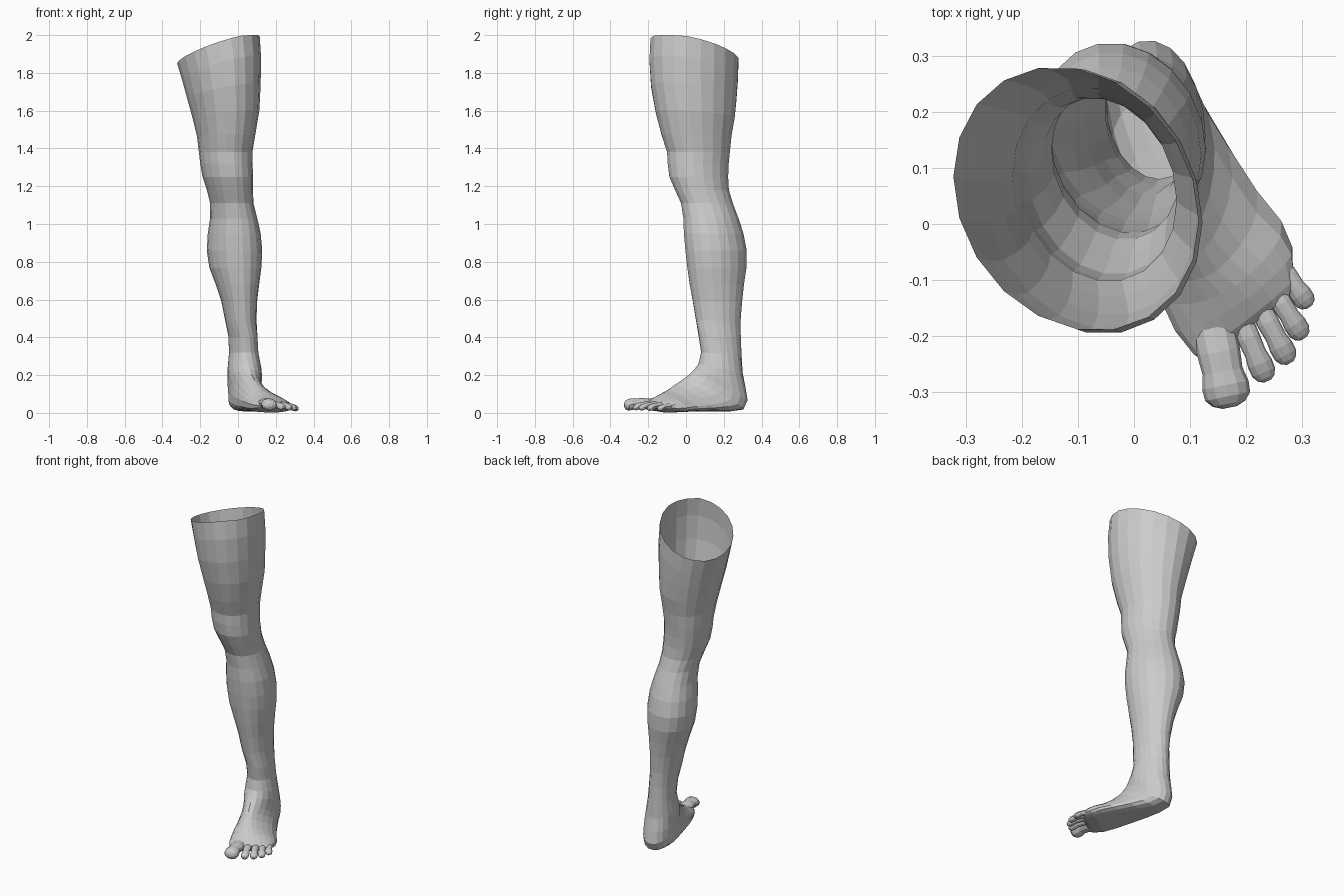
import bpy, bmesh
from math import cos, sin, pi, radians, copysign
from mathutils import Vector


def ring(front, back, half_width, angle=0, egg=0.0, square=1.0, sides=20):
    """Oval section spanned by a front/top point, a back/bottom point and a width."""
    f, b = Vector(front), Vector(back)
    c, u = (f + b) / 2, (f - b) / 2
    v = Vector((cos(radians(angle)), sin(radians(angle)), 0)) * half_width
    pts = []
    for i in range(sides):
        t = 2 * pi * i / sides
        k, s = cos(t), sin(t)
        e = square if k < 0 else 1.0
        pts.append(c + u * copysign(abs(k) ** e, k) + v * s * (1 - egg * k))
    return pts


def loft(name, rings, cap_end=True):
    bm = bmesh.new()
    loops = [[bm.verts.new(p) for p in r] for r in rings]
    n = len(loops[0])
    for a, b in zip(loops, loops[1:]):
        for i in range(n):
            j = (i + 1) % n
            bm.faces.new((a[i], a[j], b[j], b[i]))
    if cap_end:
        bm.faces.new(loops[-1])
    bmesh.ops.recalc_face_normals(bm, faces=bm.faces)
    me = bpy.data.meshes.new(name)
    bm.to_mesh(me)
    bm.free()
    ob = bpy.data.objects.new(name, me)
    bpy.context.collection.objects.link(ob)
    return ob


# Thigh, knee and calf: z, left, right, front, back
leg = [
    (1.922, -.322, .115, -.187, .277),
    (1.82, -.295, .122, -.193, .275),
    (1.70, -.268, .120, -.185, .268),
    (1.58, -.24, .113, -.161, .258),
    (1.47, -.217, .092, -.130, .241),
    (1.38, -.207, .076, -.10, .232),
    (1.32, -.20, .077, -.097, .226),
    (1.25, -.188, .08, -.088, .223),
    (1.18, -.165, .079, -.058, .227),
    (1.11, -.147, .082, -.026, .248),
    (1.03, -.148, .102, -.014, .278),
    (0.95, -.16, .12, -.011, .304),
    (0.86, -.165, .128, -.003, .321),
    (0.77, -.152, .124, .007, .320),
    (0.68, -.118, .112, .020, .307),
    (0.59, -.088, .101, .036, .297),
    (0.49, -.068, .098, .053, .289),
]
rings = []
for z, l, r, f, b in leg:
    cx = (l + r) / 2
    pts = ring((cx, f, z), (cx, b, z), (r - l) / 2)
    # skewed section, and a slanted cut at the top fading out down the thigh
    fade = min(1, max(0, (z - 1.42) / 0.45))
    for p in pts:
        p.y -= .18 * (p.x - cx)
        p.z = min(2.0, p.z + fade * (.30 * (p.x - cx) - .18 * (p.y - .045)))
    rings.append(pts)

# Ankle, heel and foot: sections fan round from level to upright
foot = [
    ((.038, .068, .40), (.015, .290, .40), .077, -4, 0, 1),
    ((.045, .080, .32), (.015, .294, .31), .077, 0, 0, 1),
    ((.053, .066, .26), (.014, .300, .21), .088, 6, 0, 1),
    ((.062, .045, .23), (.010, .316, .13), .090, 12, .02, 1),
    ((.070, .022, .207), (.008, .325, .065), .086, 16, .08, .9),
    ((.078, .000, .19), (.012, .302, .018), .086, 18, .15, .8),
    ((.088, -.025, .172), (.032, .235, .008), .089, 20, .25, .7),
    ((.105, -.060, .148), (.066, .155, .008), .096, 21, .3, .6),
    ((.127, -.095, .122), (.112, .050, .008), .108, 23, .3, .55),
    ((.156, -.125, .102), (.151, -.028, .004), .121, 27, .25, .55),
    ((.177, -.150, .086), (.177, -.095, .002), .124, 33, .2, .6),
    ((.196, -.175, .068), (.196, -.155, .012), .112, 37, .1, .7),
    ((.202, -.187, .055), (.202, -.177, .024), .100, 38, 0, 1),
]
rings += [ring(*s) for s in foot]
loft("leg_and_foot", rings)

# Toes: base, tip, radius, base height, tip height
toes = [
    ("big_toe", (.142, -.185), (.171, -.327), .043, .046, .042),
    ("second_toe", (.190, -.170), (.238, -.280), .023, .046, .028),
    ("third_toe", (.222, -.145), (.278, -.248), .022, .044, .026),
    ("fourth_toe", (.246, -.115), (.303, -.204), .021, .040, .024),
    ("little_toe", (.258, -.070), (.313, -.148), .020, .034, .022),
]
# position along toe, thickness, arch
steps = [(0, .9, 0), (.3, .9, .005), (.55, .84, .006), (.72, .98, .003),
         (.86, .95, 0), (.95, .7, 0), (1, .3, 0)]
for name, base, tip, rad, z0, z1 in toes:
    a, b = Vector((*base, z0)), Vector((*tip, z1))
    d = b - a
    side = Vector((-d.y, d.x)).angle_signed(Vector((1, 0)))
    sections = []
    for t, w, arch in steps:
        c = a.lerp(b, t) + Vector((0, 0, arch))
        up = Vector((0, 0, min(rad * .8, .032) * w))
        sections.append(ring(c + up, c - up, rad * w, side * 180 / pi, sides=12))
    loft(name, sections)
